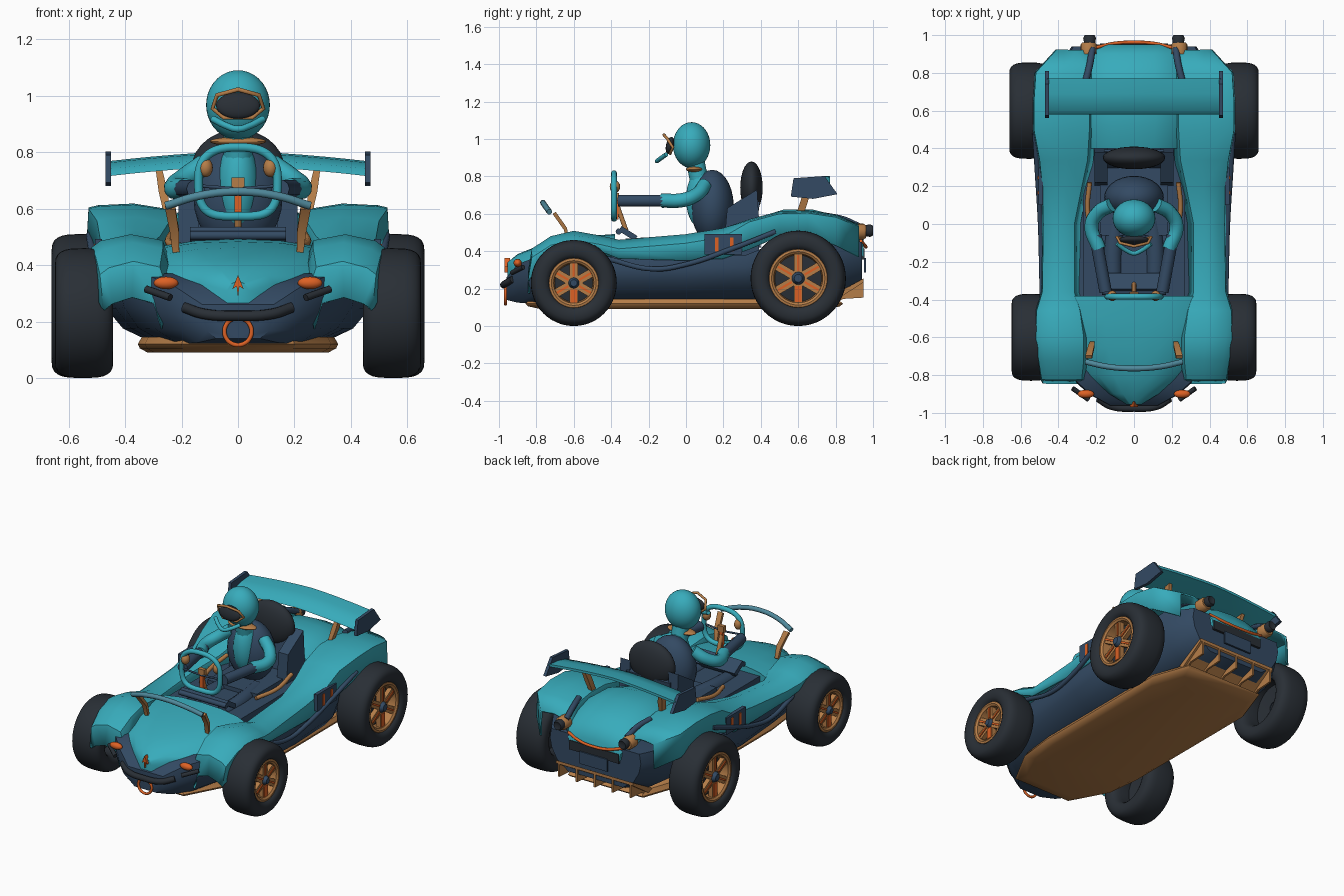
import bpy, bmesh, math
from mathutils import Matrix, Vector

if "Cube" in bpy.data.objects:
    bpy.data.objects.remove(bpy.data.objects["Cube"])

def material(name, r, g, b):
    m = bpy.data.materials.new(name)
    m.diffuse_color = (r, g, b, 1)
    m.use_nodes = True
    m.node_tree.nodes["Principled BSDF"].inputs["Base Color"].default_value = m.diffuse_color
    return m

TEAL = material("teal", .039, .41, .5)
NAVY = material("navy", .033, .068, .125)
DARK = material("charcoal", .022, .028, .036)
TAN = material("tan", .46, .205, .065)
ORANGE = material("orange", .72, .12, .018)
STEEL = material("steel blue", .08, .25, .33)

def finish(ob, mat, mirror=False, thick=0, angle=40):
    ob.data.materials.clear()
    ob.data.materials.append(mat)
    if mirror:
        ob.modifiers.new("mirror", 'MIRROR').use_clip = False
    if thick:
        s = ob.modifiers.new("thickness", 'SOLIDIFY')
        s.thickness, s.offset = thick, 0
    bpy.ops.object.select_all(action='DESELECT')
    ob.select_set(True)
    bpy.context.view_layer.objects.active = ob
    bpy.ops.object.shade_smooth_by_angle(angle=math.radians(angle))
    return ob

def add(name, bm, mat, **kw):
    bmesh.ops.recalc_face_normals(bm, faces=bm.faces[:])
    me = bpy.data.meshes.new(name)
    bm.to_mesh(me)
    bm.free()
    ob = bpy.data.objects.new(name, me)
    bpy.context.collection.objects.link(ob)
    return finish(ob, mat, **kw)

def loft(name, rows, mat, closed=False, caps=True, **kw):
    bm = bmesh.new()
    rings = [[bm.verts.new(p) for p in row] for row in rows]
    n = len(rings[0])
    for a, b in zip(rings, rings[1:]):
        for i in range(n if closed else n - 1):
            j = (i + 1) % n
            bm.faces.new((a[i], a[j], b[j], b[i]))
    if closed and caps:
        bm.faces.new(rings[0])
        bm.faces.new(rings[-1])
    bmesh.ops.remove_doubles(bm, verts=bm.verts, dist=1e-5)
    return add(name, bm, mat, **kw)

def full(half):
    """Mirror a half section, starting and ending on the centre line, into a ring."""
    return half + [(-x, y, z) for x, y, z in reversed(half) if x > 0]

def prism(name, pts, axis, lo, hi, mat, **kw):
    def place(p, t):
        v = list(p)
        v.insert(axis, t)
        return v
    return loft(name, [[place(p, lo) for p in pts], [place(p, hi) for p in pts]], mat, closed=True, **kw)

def box(name, c, s, mat, rot=(0, 'X'), **kw):
    bm = bmesh.new()
    m = Matrix.Translation(c) @ Matrix.Rotation(math.radians(rot[0]), 4, rot[1]) @ Matrix.Diagonal((*s, 1))
    bmesh.ops.create_cube(bm, size=1, matrix=m)
    return add(name, bm, mat, **kw)

def ball(name, c, r, mat, rot=0, seg=28, **kw):
    bm = bmesh.new()
    m = Matrix.Translation(c) @ Matrix.Rotation(math.radians(rot), 4, 'X') @ Matrix.Diagonal((*r, 1))
    bmesh.ops.create_uvsphere(bm, u_segments=seg, v_segments=seg // 2, radius=1, matrix=m)
    return add(name, bm, mat, **kw)

def tube(name, pts, r, mat, cyclic=False, smooth=True, **kw):
    cu = bpy.data.curves.new(name, 'CURVE')
    cu.dimensions, cu.bevel_depth, cu.bevel_resolution, cu.use_fill_caps = '3D', r, 3, True
    sp = cu.splines.new('BEZIER' if smooth else 'POLY')
    P = sp.bezier_points if smooth else sp.points
    P.add(len(pts) - 1)
    for q, p in zip(P, pts):
        q.co = p if smooth else (*p, 1)
        if smooth:
            q.handle_left_type = q.handle_right_type = 'AUTO'
    sp.resolution_u, sp.use_cyclic_u = 6, cyclic
    ob = bpy.data.objects.new(name, cu)
    bpy.context.collection.objects.link(ob)
    bpy.ops.object.select_all(action='DESELECT')
    ob.select_set(True)
    bpy.context.view_layer.objects.active = ob
    bpy.ops.object.convert(target='MESH')
    return finish(bpy.context.object, mat, angle=50, **kw)

def lathe(name, prof, c, mat, seg=40, axis=0, **kw):
    rows = []
    for i in range(seg + 1):
        a = 2 * math.pi * i / seg
        u, v = math.cos(a), math.sin(a)
        rows.append([(t, c[1] + r * u, c[2] + r * v) if axis == 0 else (c[0] + r * u, t, c[2] + r * v)
                     for t, r in prof])
    return loft(name, rows, mat, **kw)

# Lower hull
rows = []
for y, w, zb, zt in [(-.96, .13, .14, .26), (-.9, .24, .125, .33), (-.8, .35, .12, .37), (-.6, .42, .12, .38),
                     (-.36, .45, .12, .37), (0, .485, .12, .37), (.32, .485, .13, .38), (.42, .45, .13, .42),
                     (.78, .43, .15, .46), (.94, .33, .2, .45)]:
    h = zt - zb
    rows.append(full([(0, y, zb), (.6 * w, y, zb), (.84 * w, y, zb + .22 * h), (.96 * w, y, zb + .5 * h),
                      (w, y, zb + .75 * h), (.97 * w, y, zt), (0, y, zt)]))
loft("hull", rows, NAVY, closed=True)

# Continuous side shell: front fender, side pod, rear fender
rows = []
for y, xi, xo, zt, zl in [(-.84, .27, .48, .285, .25), (-.82, .25, .49, .41, .27), (-.72, .24, .505, .475, .38),
                          (-.6, .24, .52, .503, .44), (-.46, .26, .515, .478, .40), (-.36, .29, .485, .455, .36),
                          (0, .29, .48, .485, .35), (.2, .25, .485, .518, .36), (.34, .22, .50, .565, .41),
                          (.5, .21, .53, .608, .48), (.65, .21, .53, .612, .49), (.8, .21, .52, .59, .43),
                          (.92, .21, .41, .54, .37)]:
    d = .045 if y < .3 else .012
    rows.append([(xi, y, zt - .11), (xi + .03, y, zt - .02), (.5 * (xi + xo), y, zt),
                 (xo - .035, y, zt - d * .5), (xo - .005, y, zt - d), (xo, y, zl)])
loft("side_shell", rows, TEAL, mirror=True, thick=.012)

# Hood and rear deck
def deck(name, stations):
    rows = []
    for y, w, zc, ze in stations:
        d = zc - ze
        rows.append(full([(0, y, zc), (.45 * w, y, zc - .1 * d), (.8 * w, y, zc - .45 * d), (w, y, ze),
                          (.95 * w, y, ze - .05), (0, y, ze - .05)]))
    loft(name, rows, TEAL, closed=True)
deck("hood", [(-.955, .04, .34, .31), (-.9, .13, .385, .335), (-.8, .24, .425, .365), (-.65, .31, .462, .41),
              (-.5, .335, .483, .435), (-.38, .33, .492, .44)])
deck("rear_deck", [(.4, .23, .585, .52), (.52, .25, .622, .55), (.68, .26, .622, .55), (.8, .25, .592, .52),
                   (.9, .23, .54, .47), (.95, .19, .46, .42)])
tube("deck_seam", [(.26, .74, .59), (.235, .84, .57), (.22, .93, .53)], .018, NAVY, mirror=True)

# Undertray and diffuser
half = [(.2, -.86), (.33, -.62), (.355, -.4), (.355, .6), (.27, .84)]
outline = half + [(-x, y) for x, y in reversed(half)]
loft("undertray", [[(x * k, y * k, z) for x, y in outline] for k, z in [(.9, .09), (.98, .105), (1, .12), (.96, .145)]],
     TAN, closed=True)
prism("diffuser", [(.76, .11), (.95, .235), (.95, .255), (.76, .15)], 0, -.28, .28, TAN)
for i in range(5):
    x = -.26 + .13 * i
    prism("diffuser_fin", [(.78, .11), (.84, .145), (.95, .152), (.95, .25), (.78, .14)], 0, x - .006, x + .006, TAN)

# Wheels
for pos, y, R, x0, x1, f in [("front", -.6, .23, .442, .648, .52), ("rear", .6, .255, .45, .66, .56)]:
    c, q = (0, y, R), f * R
    mid, hw, rm, hr = .5 * (x0 + x1), .5 * (x1 - x0), .5 * (R + q), .5 * (R - q)
    prof = []
    for i in range(25):
        a = 2 * math.pi * i / 24
        u, v = math.cos(a), math.sin(a)
        prof.append((mid + hw * math.copysign(abs(u) ** .62, u), rm + hr * math.copysign(abs(v) ** .78, v)))
    lathe(pos + "_tyre", prof, c, DARK, seg=48, mirror=True)
    lathe(pos + "_rim", [(x1 - .03, q + .02), (x1 - .018, q + .012), (x1 - .016, q), (x1 - .025, q - .012),
                         (x1 - .08, q - .018)], c, TAN, mirror=True)
    lathe(pos + "_brake_disc", [(x1 - .085, q), (x1 - .075, .4 * q), (x1 - .075, 0)], c, DARK, mirror=True)
    lathe(pos + "_hub", [(x1 - .08, .24 * q), (x1 - .03, .24 * q), (x1 - .01, .15 * q), (x1 - .01, 0)],
          c, NAVY, seg=16, mirror=True)
    for k in range(6):
        a = 90 + 60 * k
        u = Vector((0, math.cos(math.radians(a)), math.sin(math.radians(a)))) * q * .58
        box(pos + "_spoke", Vector((x1 - .045, y, R)) + u, (.03, q * .74, .046), TAN, (a, 'X'), mirror=True)
        wide = .036 if k == 3 else .012
        box(pos + "_spoke_inlay", Vector((x1 - .028, y, R)) + u, (.008, q * .6, wide), ORANGE, (a, 'X'), mirror=True)

# Side rail, side plate and cockpit trim
tube("side_rail", [(.485, -.42, .36), (.49, -.18, .305), (.495, 0, .33), (.51, .25, .415), (.525, .48, .505)],
     .014, NAVY, mirror=True)
box("side_plate", (.494, .2, .437), (.024, .2, .11), NAVY, mirror=True)
for y in (.165, .245):
    box("plate_mark", (.508, y, .437), (.004, .02, .075), ORANGE, mirror=True)
tube("cockpit_trim", [(.2, -.1, .465), (.245, .06, .48), (.235, .22, .51)], .013, TAN, mirror=True)
box("cockpit_floor", (0, 0, .405), (.54, .78, .08), NAVY)
box("dashboard", (0, -.31, .495), (.34, .1, .03), NAVY, (-32, 'X'))
tube("dash_bar", [(-.17, -.36, .505), (.17, -.36, .505)], .016, NAVY, smooth=False)

# Seat
prism("seat_bolster", [(.2, .4), (.22, .63), (.38, .73), (.4, .42)], 0, .14, .21, NAVY, mirror=True)
box("seat_back", (0, .34, .52), (.32, .07, .3), NAVY, (-8, 'X'))
box("seat_base", (0, .12, .43), (.36, .36, .08), NAVY)
ball("headrest", (0, .35, .74), (.165, .06, .14), DARK)

# Driver
ball("torso", (0, .14, .64), (.158, .115, .195), NAVY)
ball("chest_panel", (0, .085, .68), (.075, .085, .16), TEAL)
ball("collar", (0, .045, .838), (.1, .045, .016), TAN)
tube("neck", [(0, .07, .78), (0, .05, .88)], .052, TEAL, smooth=False)
ball("helmet", (0, .03, .967), (.113, .1, .123), TEAL, seg=36)
ball("visor", (0, -.085, .965), (.078, .022, .047), DARK, rot=-12)
tube("visor_frame", [(-.09, -.07, .955), (-.074, -.1, 1.002), (0, -.118, 1.022), (.074, -.1, 1.002), (.09, -.07, .955),
                     (.05, -.085, .922), (-.05, -.085, .922)], .008, TAN, cyclic=True, smooth=False)
tube("chin_guard", [(-.09, -.105, .918), (-.04, -.14, .893), (0, -.155, .882), (.04, -.14, .893), (.09, -.105, .918)],
     .012, TEAL)
tube("sleeve", [(.12, .1, .755), (.19, .06, .705), (.225, -.01, .675), (.185, -.13, .67)], .038, TEAL, mirror=True)
tube("forearm", [(.205, -.06, .67), (.15, -.36, .67)], .033, NAVY, smooth=False, mirror=True)
tube("thigh", [(.08, .08, .43), (.11, -.12, .43), (.11, -.32, .42)], .05, NAVY, mirror=True)
ball("glove", (.115, -.38, .745), (.026, .028, .034), TAN, seg=16, mirror=True)

# Steering wheel: a rounded square
ring = []
for i in range(24):
    u, v = math.cos(i * math.pi / 12), math.sin(i * math.pi / 12)
    e = .75 if v > 0 else .5
    x = (.14 if v > 0 else .14 + .012 * v) * math.copysign(abs(u) ** e, u)
    ring.append((x, -.385, .695 + .122 * math.copysign(abs(v) ** e, v)))
tube("steering_wheel", ring, .016, TEAL, cyclic=True)
box("steering_hub", (0, -.372, .69), (.045, .025, .04), TAN)
box("steering_post", (0, -.372, .62), (.026, .02, .1), ORANGE)
tube("steering_spoke", [(0, -.38, .67), (.13, -.385, .68)], .006, NAVY, smooth=False, mirror=True)
tube("steering_column", [(0, -.37, .65), (0, -.32, .51)], .013, TAN, smooth=False)

# Windscreen rim
tube("windscreen_rim", [(-.255, -.73, .61), (-.14, -.755, .645), (0, -.765, .66), (.14, -.755, .645), (.255, -.73, .61)],
     .015, STEEL)
loft("windscreen_bracket", [[(x - w, y - .008, z - .006), (x + w, y - .008, z - .006), (x + w, y + .008, z + .006),
                             (x - w, y + .008, z + .006)]
                            for x, y, z, w in [(.22, -.63, .45, .012), (.225, -.645, .52, .016), (.24, -.705, .605, .018)]],
     TAN, closed=True, mirror=True)

# Nose details
tube("front_bumper", [(-.19, -.925, .25), (-.12, -.965, .227), (0, -.975, .22), (.12, -.965, .227), (.19, -.925, .25)],
     .019, DARK)
ball("headlight", (.255, -.9, .337), (.044, .022, .022), ORANGE, seg=20, mirror=True)
tube("headlight_bar", [(.24, -.93, .285), (.325, -.87, .315)], .013, DARK, smooth=False, mirror=True)
tube("tow_ring", [(.048 * math.cos(a * math.pi / 6), -.965, .165 + .048 * math.sin(a * math.pi / 6)) for a in range(12)],
     .008, ORANGE, cyclic=True)
prism("nose_spike", [(-.02, .315), (0, .365), (.02, .315), (.005, .325), (0, .285), (-.005, .325)], 1, -.97, -.94, ORANGE)

# Rear details
lathe("tail_light_housing", [(.9, .042), (.95, .042), (.962, .034), (.962, 0)], (.24, 0, .505), TAN, seg=20, axis=1,
      mirror=True)
lathe("tail_light", [(.95, .028), (.985, .034), (1.0, .026), (.99, 0)], (.235, 0, .51), DARK, seg=20, axis=1, mirror=True)
tube("rear_light_strip", [(-.2, .935, .455), (-.1, .957, .43), (0, .962, .423), (.1, .957, .43), (.2, .935, .455)],
     .009, ORANGE)
box("rear_panel", (0, .94, .385), (.36, .03, .06), DARK)
box("rear_plate", (0, .957, .325), (.2, .012, .08), NAVY)

# Rear wing
rows = []
for i in range(13):
    x = -.46 + .92 * i / 12
    z = .795 - .035 * (abs(x) / .46) ** 1.5
    rows.append([(x, .58, z - .045), (x, .6, z - .02), (x, .69, z + .002), (x, .77, z + .008), (x, .77, z - .008),
                 (x, .67, z - .03)])
loft("wing", rows, TEAL, closed=True)
prism("wing_end_plate", [(.575, .79), (.74, .802), (.81, .705), (.68, .68), (.56, .692)], 0, .45, .47, NAVY, mirror=True)
loft("wing_strut", [[(x - w, y - .02, z), (x + w, y - .02, z), (x + w, y + .02, z), (x - w, y + .02, z)]
                    for x, y, z, w in [(.25, .6, .57, .01), (.265, .63, .66, .016), (.285, .66, .765, .01)]],
     TAN, closed=True, mirror=True)
